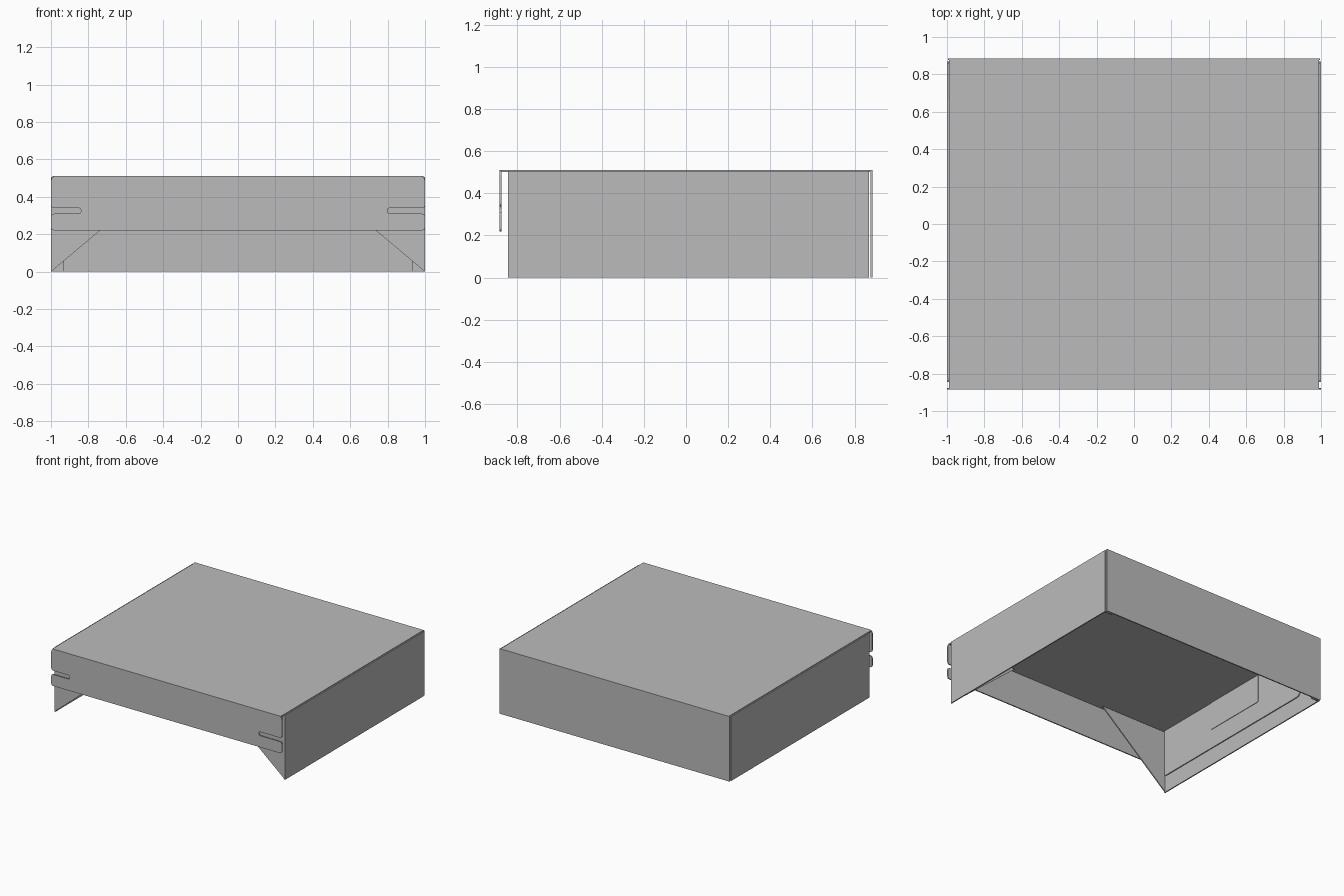
import bpy
import bmesh
from mathutils import Vector

if "Cube" in bpy.data.objects:
    bpy.data.objects.remove(bpy.data.objects["Cube"])

T = 0.009  # sheet thickness

steel = bpy.data.materials.new("grey steel")
steel.diffuse_color = (0.5, 0.5, 0.5, 1)
steel.use_nodes = True
steel.node_tree.nodes["Principled BSDF"].inputs["Base Color"].default_value = steel.diffuse_color


def rounded(corners, steps=4):
    """Outline from (u, v, radius) corners; each radius is softened by a short curve."""
    out = []
    n = len(corners)
    for i, (u, v, r) in enumerate(corners):
        p = Vector((u, v))
        if r == 0:
            out.append(p)
            continue
        a = p + (Vector(corners[i - 1][:2]) - p).normalized() * r
        b = p + (Vector(corners[(i + 1) % n][:2]) - p).normalized() * r
        for k in range(steps + 1):
            t = k / steps
            out.append(a * (1 - t) ** 2 + p * 2 * t * (1 - t) + b * t * t)
    return out


def sheet(name, axis, start, corners, thick=T):
    """Flat sheet whose outline is extruded along the given axis."""
    bm = bmesh.new()
    verts = []
    for p in rounded(corners):
        co = [p.x, p.y]
        co.insert(axis, start)
        verts.append(bm.verts.new(co))
    face = bm.faces.new(verts)
    res = bmesh.ops.extrude_face_region(bm, geom=[face])
    move = [0, 0, 0]
    move[axis] = thick
    bmesh.ops.translate(bm, vec=move,
                        verts=[e for e in res["geom"] if isinstance(e, bmesh.types.BMVert)])
    bmesh.ops.recalc_face_normals(bm, faces=bm.faces)
    me = bpy.data.meshes.new(name)
    bm.to_mesh(me)
    bm.free()
    me.materials.append(steel)
    ob = bpy.data.objects.new(name, me)
    bpy.context.collection.objects.link(ob)
    return ob


def rect(u0, u1, v0, v1):
    return [(u0, v0, 0), (u1, v0, 0), (u1, v1, 0), (u0, v1, 0)]


# Top and back
sheet("top_panel", 2, 0.51 - T, rect(-0.99, 0.99, -0.885, 0.885))
sheet("back_panel", 1, 0.885 - T, rect(-0.995, 0.995, 0, 0.509))

# Side walls with folded flanges at both ends
for side, s in (("left", -1), ("right", 1)):
    sheet(side + "_wall", 0, 0.991 if s > 0 else -1.0, rect(-0.845, 0.868, 0, 0.505))
    sheet(side + "_front_flange", 1, -0.845,
          [(s * 0.999, 0, 0), (s * 0.41, 0.495, 0), (s * 0.999, 0.495, 0)])
    sheet(side + "_back_flange", 1, 0.859, rect(s * 0.93, s * 0.999, 0, 0.49))

# Front fold with a rounded slot at each end
R = 0.014
sheet("front_flap", 1, -0.885, [
    (-1, 0.22, 0.02), (1, 0.22, 0.02),
    (1, 0.31, 0.02), (0.80, 0.31, R), (0.80, 0.34, R), (1, 0.34, 0.02),
    (1, 0.495, 0.015), (0.99, 0.505, 0), (-0.99, 0.505, 0), (-1, 0.495, 0.015),
    (-1, 0.34, 0.02), (-0.84, 0.34, R), (-0.84, 0.31, R), (-1, 0.31, 0.02)])

# Lining and hanging tab inside the left wall
sheet("inner_lining", 0, -0.991, [
    (-0.83, 0.13, 0), (0.67, 0.13, 0.04), (0.67, 0.50, 0), (-0.83, 0.50, 0)], 0.008)
sheet("inner_tab", 0, -0.983, [
    (-0.31, 0.28, 0.01), (0.21, 0.28, 0.01), (0.21, 0.50, 0), (-0.31, 0.50, 0)], 0.004)
